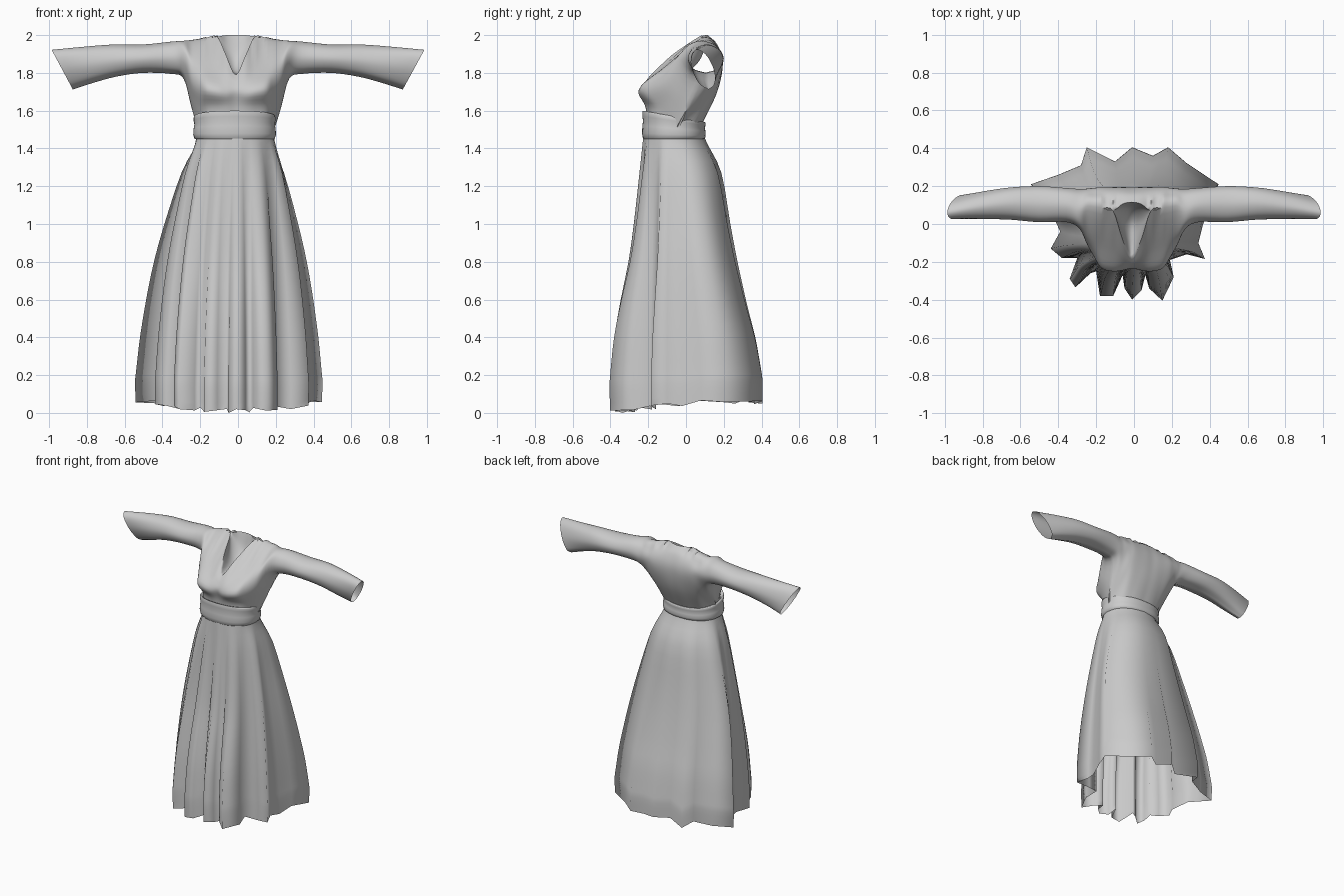
import bpy, bmesh, math
from mathutils import Vector

fabric = bpy.data.materials.new("grey fabric")
fabric.diffuse_color = (0.6, 0.6, 0.6, 1)
CX = -0.012  # bodice centre line


def spline(pts, n):
    """Catmull-Rom curve through pts, n steps per span."""
    pts = [Vector(p) for p in pts]
    ext = [2 * pts[0] - pts[1]] + pts + [2 * pts[-1] - pts[-2]]
    out = []
    for i in range(len(pts) - 1):
        a, b, c, d = ext[i:i + 4]
        for k in range(n):
            t = k / n
            out.append(0.5 * (2 * b + (c - a) * t + (2 * a - 5 * b + 4 * c - d) * t ** 2
                              + (3 * b - a - 3 * c + d) * t ** 3))
    return out + [pts[-1]]


def make(name, grids, closed=False, angle=60):
    """Skin one or more point grids into a single smooth surface."""
    bm = bmesh.new()
    for rows in grids:
        vs = [[bm.verts.new(p) for p in r] for r in rows]
        m = len(rows[0])
        for r, s in zip(vs, vs[1:]):
            for j in range(m if closed else m - 1):
                k = (j + 1) % m
                bm.faces.new((r[j], r[k], s[k], s[j]))
    bmesh.ops.remove_doubles(bm, verts=bm.verts, dist=0.0008)
    bmesh.ops.recalc_face_normals(bm, faces=bm.faces)
    me = bpy.data.meshes.new(name)
    bm.to_mesh(me)
    bm.free()
    me.materials.append(fabric)
    ob = bpy.data.objects.new(name, me)
    bpy.context.collection.objects.link(ob)
    bpy.ops.object.select_all(action='DESELECT')
    bpy.context.view_layer.objects.active = ob
    ob.select_set(True)
    bpy.ops.object.shade_smooth_by_angle(angle=math.radians(angle))
    return ob


# Skirt: pleated hem outline blended up to an oval waist
hem = [(0.447, 0.21), (0.39, 0.08), (0.36, -0.02), (0.34, -0.10), (0.375, -0.185), (0.28, -0.16),
       (0.19, -0.19), (0.21, -0.28), (0.15, -0.405), (0.08, -0.34), (0.06, -0.27), (0.04, -0.35),
       (-0.01, -0.40), (-0.05, -0.34), (-0.06, -0.27), (-0.11, -0.38), (-0.18, -0.38),
       (-0.20, -0.25), (-0.23, -0.26), (-0.31, -0.335), (-0.34, -0.29), (-0.30, -0.18),
       (-0.38, -0.18), (-0.44, -0.13), (-0.39, -0.04), (-0.44, 0.07), (-0.545, 0.21),
       (-0.40, 0.26), (-0.28, 0.31), (-0.25, 0.405), (-0.10, 0.33), (-0.01, 0.405),
       (0.10, 0.36), (0.18, 0.405), (0.28, 0.32)]
n = len(hem)
waist = []
for i in range(n):
    d = Vector((0, 0))
    for k in (-2, -1, 0, 1, 2):
        x, y = hem[(i + k) % n]
        d += Vector((x + 0.03, y + 0.02)).normalized()
    a = math.atan2(d.y, d.x)
    waist.append((-0.015 + 0.203 * math.cos(a), -0.067 + 0.157 * math.sin(a)))
# height, sideways flare, front flare, back flare
flare = [(1.48, 0, 0, 0), (1.42, 0.06, 0.04, 0.08), (1.27, 0.29, 0.13, 0.31), (1.0, 0.55, 0.30, 0.46),
         (0.8, 0.71, 0.46, 0.58), (0.6, 0.83, 0.69, 0.72), (0.4, 0.92, 0.88, 0.87),
         (0.2, 0.98, 0.98, 0.97), (0.12, 1, 1, 1), (0.0, 0.99, 0.98, 1)]
rows = []
for z, fx, ff, fb in spline(flare, 3):
    ring = []
    for i, ((hx, hy), (wx, wy)) in enumerate(zip(hem, waist)):
        b = min(1, max(0, (wy + 0.224) / 0.314))
        drop = (0.012 + 0.045 * min(1, b * 1.6) + 0.012 * math.sin(i * 2.3)) * max(0, 1 - z / 0.5)
        ring.append((wx + (hx - wx) * fx, wy + (hy - wy) * (ff + (fb - ff) * b), z + drop))
    rows.append(ring)
make("skirt", [rows], closed=True, angle=180)

# Belt: oval band, lower at the back
rows = []
for z, s in [(1.47, 0.92), (1.45, 0.96), (1.455, 0.985), (1.48, 1.01), (1.52, 1.0), (1.545, 0.98),
             (1.57, 1.0), (1.59, 1.0), (1.60, 0.985), (1.60, 0.95), (1.57, 0.88)]:
    ring = []
    for i in range(48):
        a = math.tau * i / 48
        c, d = math.cos(a), math.sin(a)
        x = -0.018 + 0.217 * s * math.copysign(abs(c) ** 0.9, c)
        y = -0.064 + 0.167 * s * math.copysign(abs(d) ** 0.9, d)
        ring.append((x, y, z - (z - 1.45) / 0.15 * 0.06 * (y + 0.23) / 0.33))
    rows.append(ring)
make("belt", [rows], closed=True, angle=80)

# Bodice half-sections (y, z): front from waist to neckline, back from neckline to waist
xs = [0, 0.05, 0.10, 0.16, 0.198, 0.238]
front = [
    [(-0.20, 1.52), (-0.21, 1.62), (-0.235, 1.70), (-0.215, 1.75), (-0.18, 1.79)],
    [(-0.20, 1.52), (-0.215, 1.62), (-0.245, 1.70), (-0.185, 1.79), (-0.08, 1.89)],
    [(-0.19, 1.52), (-0.205, 1.62), (-0.25, 1.71), (-0.135, 1.82), (0.07, 1.992)],
    [(-0.16, 1.52), (-0.175, 1.62), (-0.235, 1.72), (-0.115, 1.83), (0.085, 1.985)],
    [(-0.05, 1.50), (-0.12, 1.62), (-0.18, 1.73), (-0.09, 1.85), (0.09, 1.978)],
    [(0.01, 1.62), (-0.06, 1.68), (-0.11, 1.76), (-0.06, 1.87), (0.095, 1.973)]]
back = [
    [(0.115, 2.0), (0.165, 1.95), (0.193, 1.85), (0.165, 1.70), (0.08, 1.52)],
    [(0.105, 2.0), (0.165, 1.95), (0.195, 1.85), (0.165, 1.70), (0.08, 1.52)],
    [(0.07, 1.992), (0.16, 1.95), (0.195, 1.85), (0.16, 1.70), (0.07, 1.52)],
    [(0.085, 1.985), (0.165, 1.94), (0.195, 1.85), (0.15, 1.70), (0.04, 1.52)],
    [(0.09, 1.978), (0.165, 1.93), (0.19, 1.85), (0.13, 1.70), (-0.05, 1.50)],
    [(0.095, 1.973), (0.165, 1.93), (0.185, 1.85), (0.12, 1.73), (0.01, 1.62)]]
# Sunken neckline panel, from the front edge to the back edge
neck = [
    [(-0.18, 1.79), (-0.09, 1.795), (0.01, 1.81), (0.08, 1.88), (0.115, 2.0)],
    [(-0.08, 1.89), (-0.02, 1.855), (0.03, 1.865), (0.08, 1.92), (0.105, 2.0)],
    [(0.07, 1.992)] * 5]
# Sleeve sections: x, centre y, centre z, half depth, half height, slant, backward lean of the underside
sleeve = [(0.28, 0.08, 1.87, 0.105, 0.10, 0, 0), (0.35, 0.10, 1.88, 0.09, 0.085, 0, 0),
          (0.50, 0.105, 1.875, 0.095, 0.075, 0, 0), (0.65, 0.108, 1.865, 0.085, 0.085, 0.1, 0),
          (0.79, 0.10, 1.843, 0.073, 0.095, 0.3, 0.01), (0.93, 0.09, 1.817, 0.057, 0.105, 0.54, 0.03)]


def place(table):
    return [[(x, y, z) for y, z in p] for x, p in zip(xs, table)]


fs, bs, ns = place(front), place(back), place(neck)
for x, cy, cz, ry, rz, sl, lean in sleeve:
    def arc(a0):
        out = []
        for k in range(5):
            a = math.radians(a0 - 45 * k)
            c, s = math.cos(a), math.sin(a)
            out.append((x + sl * rz * s, cy + ry * c - lean * s, cz + rz * s))
        return out
    fs.append(arc(270))
    bs.append(arc(90))


def across(sections):
    """Mirror the sections and smooth them from cuff to cuff."""
    full = [[(-x, y, z) for x, y, z in s] for s in sections[:0:-1]] + sections
    cols = [spline([s[k] for s in full], 4) for k in range(5)]
    return [[p + Vector((CX * max(0, 1 - abs(p.x) / 0.95), 0, 0)) for p in r] for r in zip(*cols)]


# Shoulders and sleeves run smoothly over the top; the neckline is split open
front_rows, back_rows = [], []
for f, b in zip(across(fs), across(bs)):
    if (f[4] - b[0]).length < 0.001:
        over = spline(f + b[1:], 5)
        front_rows.append(over[:21])
        back_rows.append(over[20:])
    else:
        front_rows.append(spline(f, 5))
        back_rows.append(spline(b, 5))

# Panel rims follow the bodice edge exactly
mid = len(front_rows) // 2
panel_rows = []
for i, r in enumerate(across(ns)):
    j = mid - 8 + i
    panel_rows.append(spline([front_rows[j][-1]] + r[1:4] + [back_rows[j][0]], 5))
make("bodice_and_sleeves", [front_rows, back_rows, panel_rows], angle=80)
